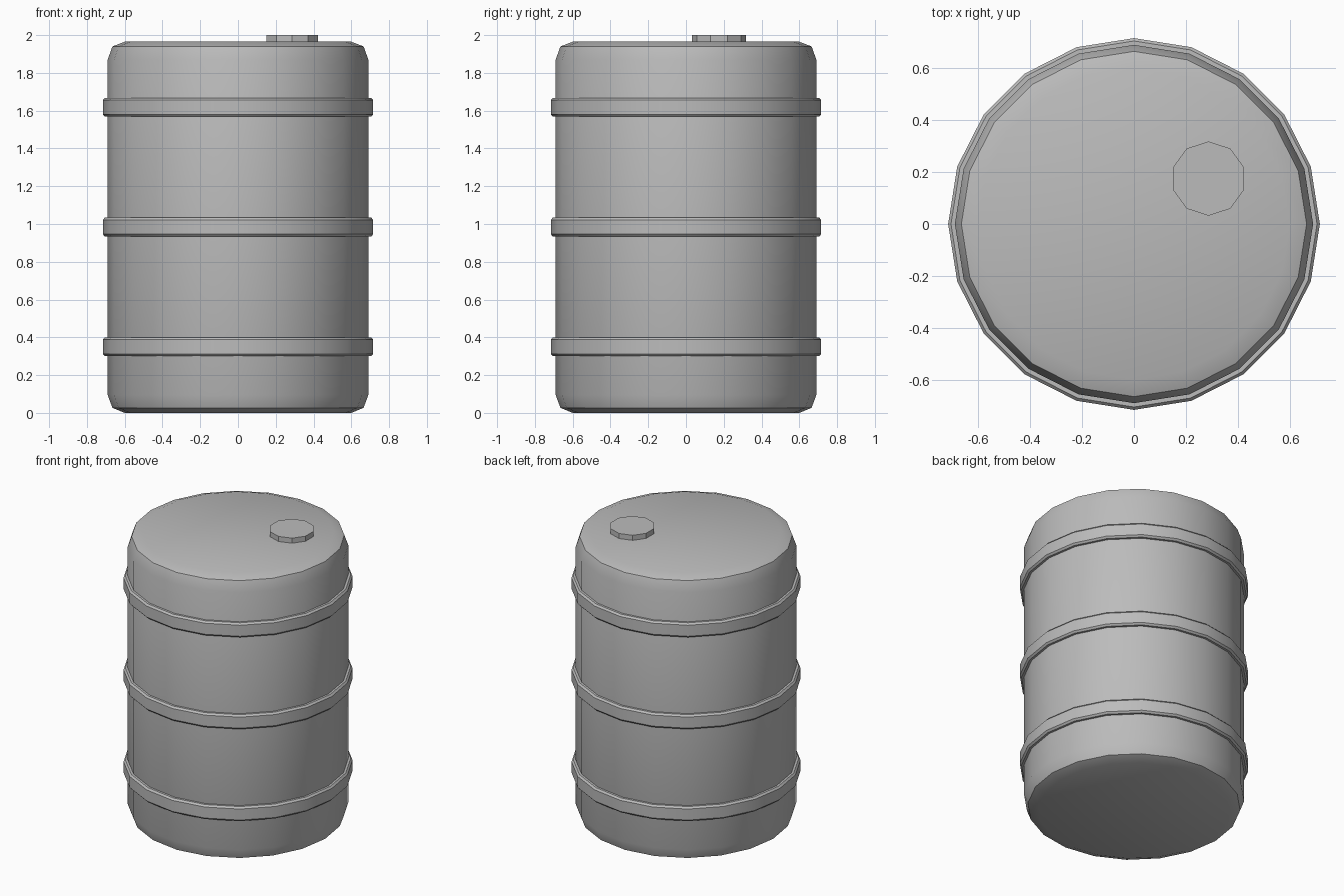
import bpy
import math

cube = bpy.data.objects.get("Cube")
if cube:
    bpy.data.objects.remove(cube, do_unlink=True)

grey = bpy.data.materials.new("drum_grey")
grey.use_nodes = True
colour = (0.5, 0.5, 0.5, 1)
grey.diffuse_color = colour
grey.node_tree.nodes["Principled BSDF"].inputs["Base Color"].default_value = colour


def lathe(name, profile, sides, location=(0, 0, 0), turn=0.0, closed=False, smooth=True):
    """Revolve (radius, height) points around z."""
    count = len(profile)
    verts = []
    for r, z in profile:
        for i in range(sides):
            a = turn + math.tau * i / sides
            verts.append((r * math.cos(a), r * math.sin(a), z))
    faces = []
    for k in range(count if closed else count - 1):
        low, high = k * sides, (k + 1) % count * sides
        for i in range(sides):
            j = (i + 1) % sides
            faces.append((low + i, low + j, high + j, high + i))
    if not closed:
        faces.append(tuple(reversed(range(sides))))
        faces.append(tuple(range((count - 1) * sides, count * sides)))
    mesh = bpy.data.meshes.new(name)
    mesh.from_pydata(verts, [], faces)
    mesh.materials.append(grey)
    obj = bpy.data.objects.new(name, mesh)
    obj.location = location
    bpy.context.collection.objects.link(obj)
    if smooth:
        bpy.ops.object.select_all(action="DESELECT")
        obj.select_set(True)
        bpy.context.view_layer.objects.active = obj
        bpy.ops.object.shade_smooth_by_angle(angle=math.radians(32))
    return obj


# Drum body with rounded rims
SIDES = 20
lathe("drum_body", [(0.6, 0), (0.665, 0.027), (0.69, 0.095),
                    (0.69, 1.87), (0.665, 1.94), (0.6, 1.965)], SIDES)

# Three raised hoops with softened corners
band = [(0.685, -0.05), (0.705, -0.05), (0.716, -0.038),
        (0.716, 0.038), (0.705, 0.05), (0.685, 0.05)]
for name, z in (("lower_hoop", 0.35), ("middle_hoop", 0.984), ("upper_hoop", 1.618)):
    lathe(name, band, SIDES, (0, 0, z), closed=True)

# Filler cap on the lid
lathe("filler_cap", [(0.143, 0), (0.143, 0.04)], 10, (0.287, 0.175, 1.96),
      turn=math.pi / 2, smooth=False)
